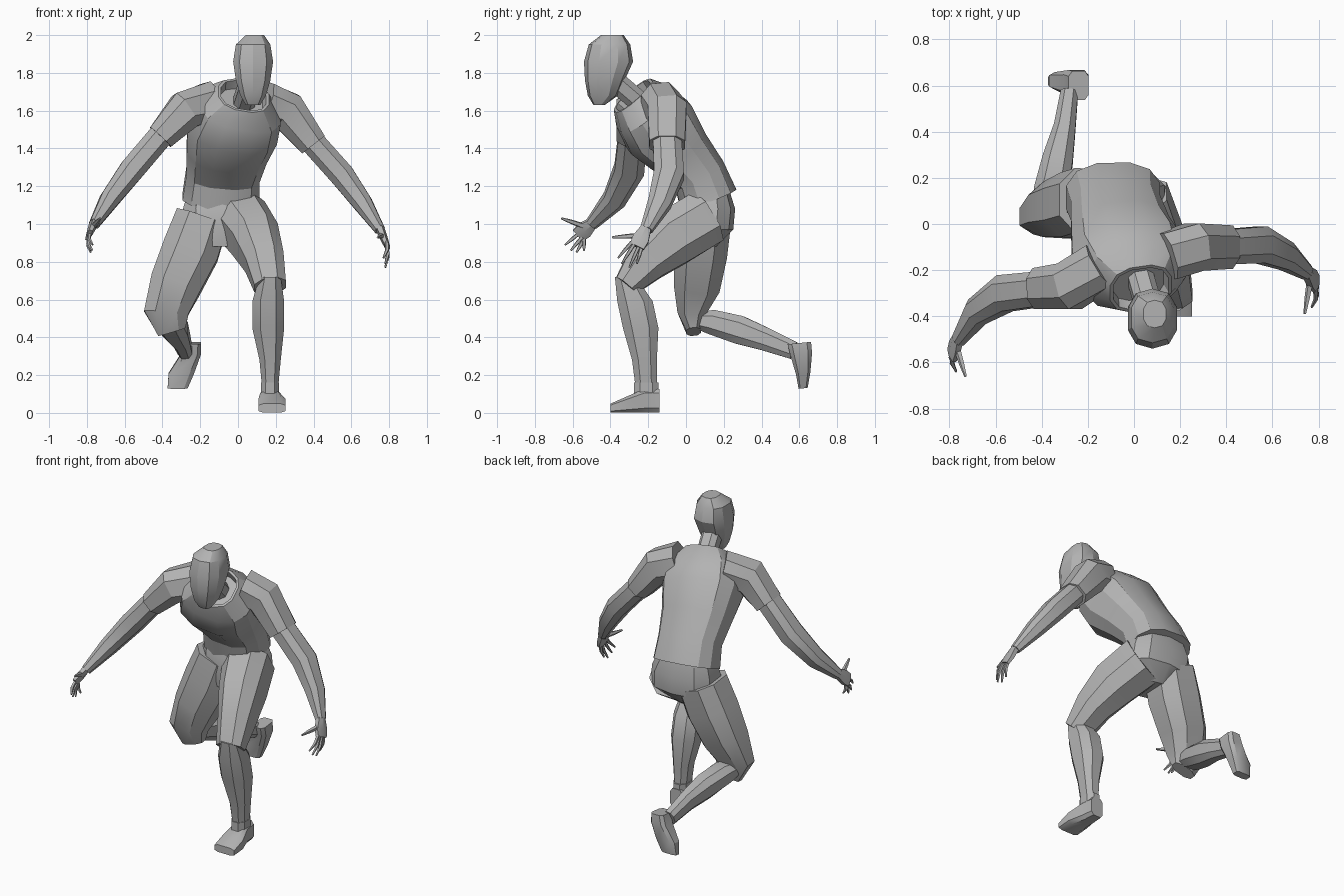
import bpy, bmesh, math
from mathutils import Vector

if "Cube" in bpy.data.objects:
    bpy.data.objects.remove(bpy.data.objects["Cube"])

gray = bpy.data.materials.new("plain gray")
gray.use_nodes = True
gray.diffuse_color = (0.45, 0.45, 0.45, 1)
gray.node_tree.nodes["Principled BSDF"].inputs["Base Color"].default_value = gray.diffuse_color

X, Y, Z = Vector((1, 0, 0)), Vector((0, 1, 0)), Vector((0, 0, 1))


def loft(name, rows, side=X, axis=None, n=8, square=0.8, hollow=False):
    """Skin rings along a path; a row is x, y, z, half width along side, other half width, in cm."""
    bm = bmesh.new()
    centres = [Vector(r[:3]) / 100 for r in rows]
    rings = []
    for i, row in enumerate(rows):
        before, after = centres[max(i - 1, 0)], centres[min(i + 1, len(rows) - 1)]
        t = axis.normalized() if axis else (after - before).normalized()
        u = (side - t * side.dot(t)).normalized()
        v = t.cross(u)
        ring = []
        for k in range(n):
            angle = math.tau * (k + 0.5) / n
            c, s = math.cos(angle), math.sin(angle)
            c = math.copysign(abs(c) ** square, c)
            s = math.copysign(abs(s) ** square, s)
            ring.append(bm.verts.new(centres[i] + (u * c * row[3] + v * s * row[4]) / 100))
        rings.append(ring)
    for low, high in zip(rings, rings[1:]):
        for k in range(n):
            j = (k + 1) % n
            bm.faces.new((low[k], low[j], high[j], high[k]))
    bm.faces.new(rings[0][::-1])
    top = bm.faces.new(rings[-1])
    bm.normal_update()
    if hollow:
        # Sunken opening with a thin rim
        bmesh.ops.inset_region(bm, faces=[top], thickness=0.015)
        bmesh.ops.inset_region(bm, faces=[top], thickness=0.01, depth=-0.05)
    bmesh.ops.recalc_face_normals(bm, faces=bm.faces)
    mesh = bpy.data.meshes.new(name)
    bm.to_mesh(mesh)
    bm.free()
    mesh.materials.append(gray)
    obj = bpy.data.objects.new(name, mesh)
    bpy.context.collection.objects.link(obj)
    bpy.ops.object.select_all(action="DESELECT")
    obj.select_set(True)
    bpy.context.view_layer.objects.active = obj
    bpy.ops.object.shade_smooth_by_angle(angle=math.radians(28))
    return obj


def hand(name, wrist, palm, tips, thumb):
    """Flat palm with four bent fingers and a thumb."""
    wrist, palm = Vector(wrist), Vector(palm)
    mid = wrist.lerp(palm, 0.6)
    loft(name + "_palm", [(*wrist, 3, 2.5), (*mid, 5, 2), (*palm, 4.5, 1.5)], side=Y - Z * 0.01, n=6)
    for i, tip in enumerate(tips):
        tip = Vector(tip)
        along = (palm - wrist).normalized()
        across = along.cross(X).normalized()
        spread = (tip - palm).dot(across)
        root = palm - along + across * max(-3.5, min(3.5, spread * 0.6))
        bend = root.lerp(tip, 0.5) + X * math.copysign(1, wrist.x)
        loft(f"{name}_finger_{i + 1}", [(*root, 1, 1), (*bend, 1, 1), (*tip, 0.5, 0.5)], side=X, n=5)
    root, thumb = wrist.lerp(palm, 0.4), Vector(thumb)
    loft(name + "_thumb", [(*root, 1.6, 1.6), (*root.lerp(thumb, 0.6), 1.2, 1.2), (*thumb, 0.6, 0.6)], n=5)


# Head and neck
loft("head", [(8, -46, 163, 4, 3), (8, -44, 168, 7, 8), (8, -43, 176, 9.5, 10.5),
              (8, -41, 186, 11, 13), (8, -40.5, 195, 9.5, 11), (9, -39, 200, 5, 6)], axis=Z, n=10)
loft("neck", [(3, -24, 164, 6, 6), (7, -38, 176, 6, 6)])

# Shirt, leaning forward, with an open collar
loft("torso", [(-9, 12, 113, 21, 16), (-8, 7, 126, 20, 15), (-6, -3, 138, 22, 17),
               (-3, -14, 151, 25, 21), (1, -22, 161, 23, 18), (3, -28, 168, 14, 13)],
     n=12, hollow=True)

# Pelvis
loft("pelvis", [(-9, 11, 121, 17, 11), (-8, 11, 108, 22, 15), (-7, 10, 97, 22, 15),
                (-8, 6, 88, 10, 10)], axis=Z, n=10)

# Left leg, planted in front
loft("left_thigh", [(1, 10, 103, 15, 16), (9, -8, 92, 13.5, 16), (14, -21, 80, 11, 12),
                    (17, -32, 67, 9, 7)])
loft("left_shin", [(17, -32, 72, 6, 6), (16, -27, 59, 9, 10), (16, -24, 45, 9, 10),
                   (17, -22, 28, 6, 7), (17, -21, 13, 4.5, 6)], axis=Z)
loft("left_ankle_cuff", [(17, -21, 10, 5, 7), (17, -21, 16, 5, 7)], axis=Z)
loft("left_foot", [(17, -14, 6.5, 4.5, 6.5), (17, -22, 6.5, 5.5, 6.5), (18, -31, 4.5, 7.5, 4.5),
                   (18, -40, 2.5, 7.5, 2.5)], axis=-Y, square=0.5)

# Right leg, kneeling behind
loft("right_thigh", [(-19, 10, 103, 15, 15), (-25, 8, 86, 16, 15), (-33, 6, 68, 14.5, 13),
                     (-38, 3, 53, 12.5, 8), (-35, 4, 43, 8, 4)])
loft("right_shin", [(-37, 4, 49, 7, 4), (-36, 14, 48, 8, 7), (-33, 28, 44, 7, 8),
                    (-30, 42, 39, 5, 6.5), (-28, 57, 33, 4, 5)])
loft("right_foot", [(-24, 60, 37, 4.5, 6.5), (-25, 61, 31, 5.5, 6), (-30, 62, 21, 7, 4),
                    (-32, 62, 13, 5.5, 2.5)], axis=Vector((0, 0.1, -1)), square=0.5)

# Arms: sleeve and forearm on each side
loft("left_sleeve", [(14, -14, 164, 11, 12), (26, -10, 160, 11, 11), (40, -10, 142, 10, 8)], side=Y)
loft("left_forearm", [(38, -10, 145, 8, 7), (55, -9, 126, 8.5, 7), (66, -14, 111, 6.5, 5.5),
                      (75, -21, 97, 3.5, 3)], side=Y)
loft("right_sleeve", [(-14, -18, 164, 11, 12), (-28, -27, 160, 11, 11), (-41, -28, 146, 9.5, 8)], side=Y)
loft("right_forearm", [(-39, -28, 149, 8, 7), (-56, -30, 129, 8.5, 7), (-68, -38, 113, 6.5, 5.5),
                       (-76, -50, 100, 3.5, 3)], side=Y)

# Hands
hand("left_hand", (75, -21, 98), (79, -26, 88),
     [(77, -36, 82), (78, -34, 79), (78, -30, 77), (78, -26, 79)], (74, -39, 93))
hand("right_hand", (-76, -49, 101), (-79, -57, 94),
     [(-77, -64, 89), (-78, -61, 86), (-78, -58, 85), (-77, -54, 86)], (-73, -66, 103))
